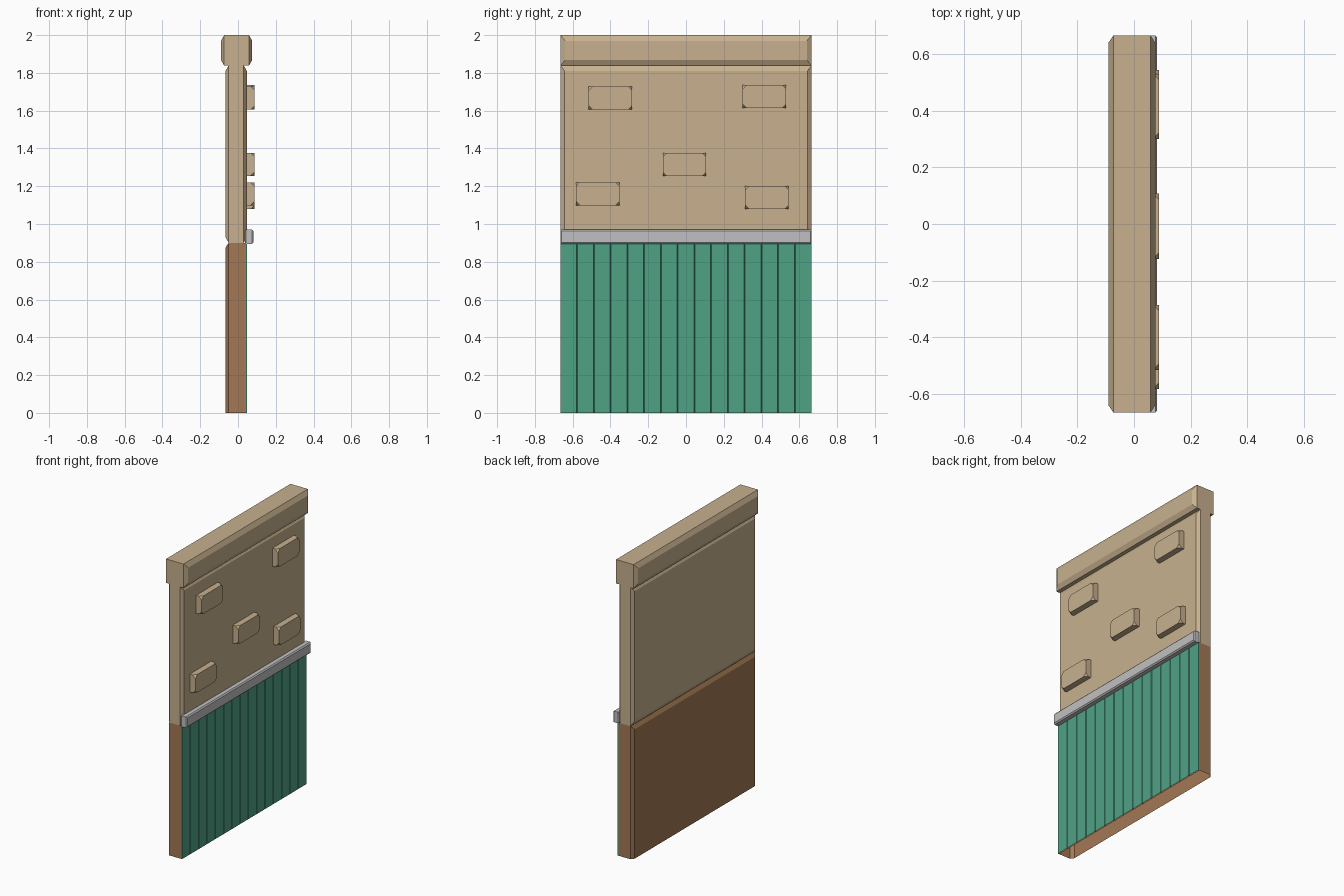
import bpy, bmesh, math

if "Cube" in bpy.data.objects:
    bpy.data.objects.remove(bpy.data.objects["Cube"])


def material(name, rgb):
    m = bpy.data.materials.new(name)
    m.diffuse_color = (*rgb, 1)
    m.use_nodes = True
    m.node_tree.nodes["Principled BSDF"].inputs["Base Color"].default_value = m.diffuse_color
    return m


TAN = material("tan_plaster", (0.58, 0.44, 0.275))
BROWN = material("brown_wood", (0.37, 0.19, 0.09))
GREEN = material("green_panel", (0.08, 0.36, 0.235))
GREY = material("grey_trim", (0.53, 0.53, 0.54))
HALF = 0.665


def finish(bm, name, mat):
    me = bpy.data.meshes.new(name)
    bm.to_mesh(me)
    bm.free()
    me.materials.append(mat)
    ob = bpy.data.objects.new(name, me)
    bpy.context.collection.objects.link(ob)
    return ob


def slab(name, mat, rings, open_sides=()):
    """Loft rectangles (x, half_y, z0, z1) along x; open_sides lists z levels left open."""
    bm = bmesh.new()
    loops = [[bm.verts.new((x, y, z)) for y, z in ((-h, a), (h, a), (h, b), (-h, b))]
             for x, h, a, b in rings]
    for p, q in zip(loops, loops[1:]):
        for i in range(4):
            j = (i + 1) % 4
            bm.faces.new((p[i], p[j], q[j], q[i]))
    bm.faces.new(loops[0])
    bm.faces.new(loops[-1])
    bmesh.ops.recalc_face_normals(bm, faces=bm.faces)
    gone = [f for f in bm.faces if any(
        abs(f.normal.z) > 0.99 and abs(f.calc_center_median().z - z) < 0.005 for z in open_sides)]
    bmesh.ops.delete(bm, geom=gone, context='FACES')
    return finish(bm, name, mat)


def chamfered(name, mat, x0, x1, z0, z1, c, iy, iz, open_sides=()):
    """Slab whose two broad faces have chamfered rims."""
    return slab(name, mat, [(x0, HALF - iy, z0 + iz, z1 - iz), (x0 + c, HALF, z0, z1),
                            (x1 - c, HALF, z0, z1), (x1, HALF - iy, z0 + iz, z1 - iz)], open_sides)


# Wall body: lower half is a shell open underneath
slab("lower_wall", BROWN, [(-0.066, HALF - 0.022, 0, 0.875), (-0.05, HALF, 0, 0.9),
                           (0.038, HALF, 0, 0.9)], (0, 0.9))
chamfered("upper_wall", TAN, -0.066, 0.047, 0.9, 1.84, 0.017, 0.022, 0.03, (0.9,))
# Coping along the top
chamfered("top_cap", TAN, -0.09, 0.075, 1.838, 2.0, 0.017, 0.025, 0.03)
# Trim rail above the panelling
chamfered("trim_rail", GREY, 0.036, 0.082, 0.895, 0.97, 0.007, 0.006, 0.008)

# Vertical boards with narrow V grooves between them
N, G, XF, XG = 15, 0.003, 0.047, 0.042
w = 2 * HALF / N
profile = [(-HALF, 0.038), (-HALF, XF)]
for i in range(1, N):
    y = -HALF + i * w
    profile += [(y - G, XF), (y, XG), (y + G, XF)]
profile += [(HALF, XF), (HALF, 0.038)]
bm = bmesh.new()
low = [bm.verts.new((x, y, 0)) for y, x in profile]
high = [bm.verts.new((x, y, 0.9)) for y, x in profile]
for i in range(len(profile) - 1):
    bm.faces.new((low[i], low[i + 1], high[i + 1], high[i]))
bm.faces.new(high)
bmesh.ops.recalc_face_normals(bm, faces=bm.faces)
# make sure the board fronts face +x
front = max(bm.faces, key=lambda f: abs(f.normal.x) * f.calc_area())
if front.normal.x < 0:
    bmesh.ops.reverse_faces(bm, faces=bm.faces)
finish(bm, "green_panelling", GREEN)

# Raised bricks with clipped front corners
bricks = [(-0.4, 1.667), (0.415, 1.675), (-0.008, 1.316), (-0.467, 1.16), (0.428, 1.14)]
for i, (y, z) in enumerate(bricks):
    bm = bmesh.new()
    bmesh.ops.create_cube(bm, size=1)
    for v in bm.verts:
        v.co = (0.065 + v.co.x * 0.046, y + v.co.y * 0.23, z + v.co.z * 0.122)
    bmesh.ops.bevel(bm, geom=[v for v in bm.verts if v.co.x > 0.065], offset=0.021,
                    affect='VERTICES', segments=1, profile=0.5, offset_type='OFFSET')
    finish(bm, f"brick_{i + 1}", TAN)
